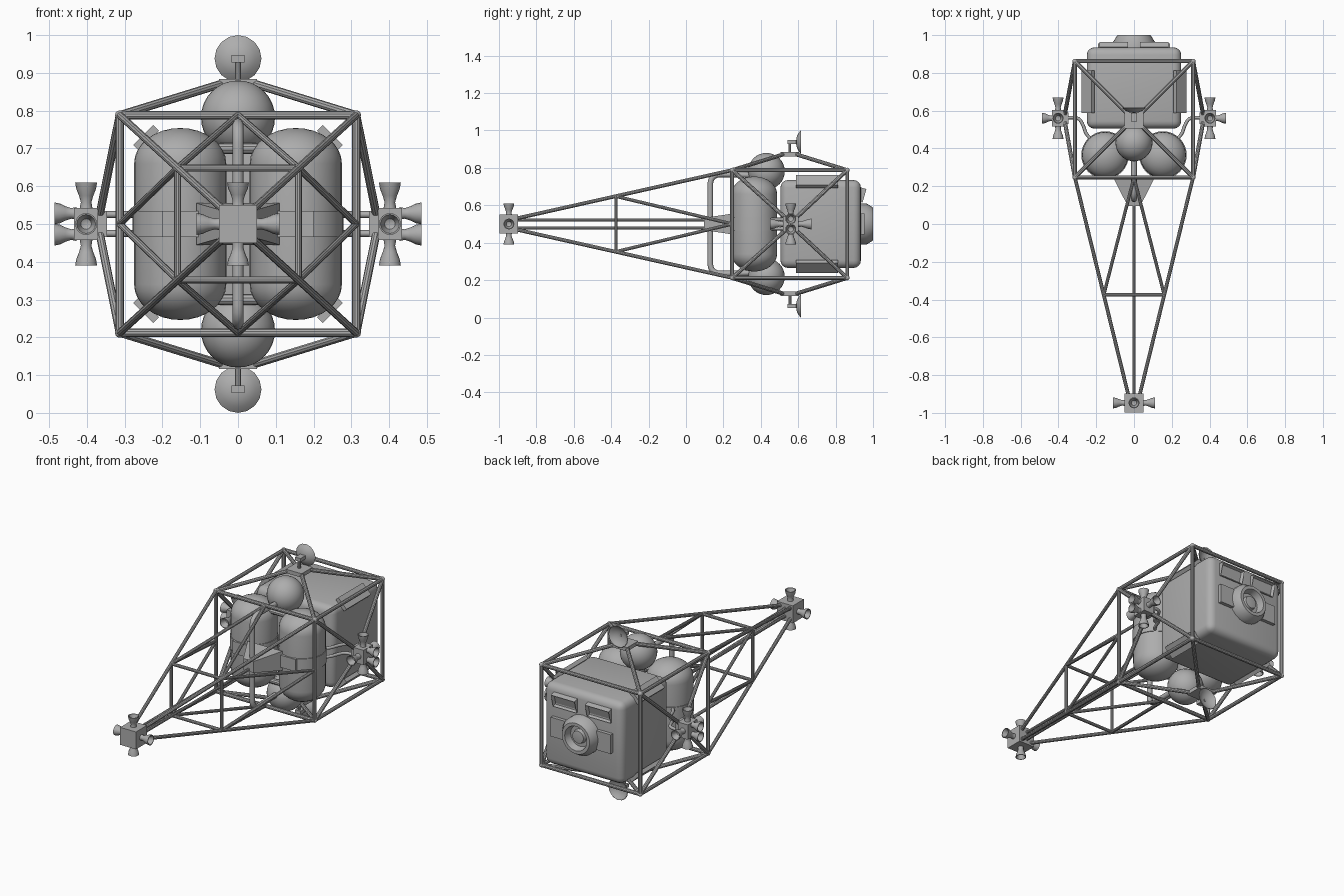
import bpy, bmesh, math
from mathutils import Vector, Matrix

if "Cube" in bpy.data.objects:
    bpy.data.objects.remove(bpy.data.objects["Cube"])

grey = bpy.data.materials.new("hull_grey")
grey.diffuse_color = (0.42, 0.42, 0.42, 1)
grey.use_nodes = True
grey.node_tree.nodes["Principled BSDF"].inputs["Base Color"].default_value = grey.diffuse_color
S = (-1, 1)


def finish(name, bm, angle=35):
    """Turn a bmesh into an object, smooth except at sharp edges."""
    bmesh.ops.remove_doubles(bm, verts=bm.verts, dist=1e-5)
    bmesh.ops.recalc_face_normals(bm, faces=bm.faces)
    for f in bm.faces:
        f.smooth = True
    for e in bm.edges:
        if len(e.link_faces) == 2 and e.calc_face_angle(0) > math.radians(angle):
            e.smooth = False
    me = bpy.data.meshes.new(name)
    bm.to_mesh(me)
    bm.free()
    me.materials.append(grey)
    ob = bpy.data.objects.new(name, me)
    bpy.context.collection.objects.link(ob)
    return ob


def lathe(bm, prof, origin, axis=(0, 0, 1), n=24):
    """Revolve (radius, height) points about an axis."""
    q = Vector((0, 0, 1)).rotation_difference(Vector(axis).normalized())
    rings = []
    for r, h in prof:
        if r < 1e-6:
            rings.append([bm.verts.new(Vector(origin) + q @ Vector((0, 0, h)))] * n)
        else:
            rings.append([bm.verts.new(Vector(origin) + q @ Vector((
                r * math.cos(2 * math.pi * i / n), r * math.sin(2 * math.pi * i / n), h)))
                for i in range(n)])
    for a, b in zip(rings, rings[1:]):
        for i in range(n):
            j = (i + 1) % n
            vs = list(dict.fromkeys((a[i], a[j], b[j], b[i])))
            if len(vs) > 2:
                bm.faces.new(vs)


def tube(bm, a, b, r=0.011, n=10):
    a, b = Vector(a), Vector(b)
    L = (b - a).length
    lathe(bm, [(0, 0), (r, 0), (r, L), (0, L)], a, b - a, n)


def box(bm, c, size, rot=Matrix.Identity(4)):
    m = Matrix.Translation(c) @ rot @ Matrix.Diagonal((*size, 1))
    return bmesh.ops.create_cube(bm, size=1, matrix=m)["verts"]


def pipe(name, pts, r):
    """Smooth bent pipe through the points."""
    cu = bpy.data.curves.new(name, "CURVE")
    cu.dimensions = "3D"
    cu.bevel_depth, cu.bevel_resolution, cu.resolution_u = r, 2, 5
    cu.use_fill_caps = True
    sp = cu.splines.new("NURBS")
    sp.points.add(len(pts) - 1)
    for p, co in zip(sp.points, pts):
        p.co = (*co, 1)
    sp.use_endpoint_u, sp.order_u = True, 3
    cu.materials.append(grey)
    ob = bpy.data.objects.new(name, cu)
    bpy.context.collection.objects.link(ob)


def nozzle(bm, c, d, start=0.04, end=0.11):
    """Hollow bell nozzle pointing along d."""
    k = end - start
    lathe(bm, [(0, start), (0.017, start), (0.014, start + .25 * k), (0.019, start + .5 * k),
               (0.026, start + .75 * k), (0.029, end), (0.025, end),
               (0.014, start + .5 * k), (0, start + .4 * k)], c, d, 16)


# Cabin with rounded edges
bm = bmesh.new()
box(bm, (0, 0.72, 0.5), (0.5, 0.43, 0.47))
bmesh.ops.bevel(bm, geom=bm.edges[:], offset=0.04, segments=4, profile=0.5, affect="EDGES")
finish("cabin", bm)

# Slanted plates on the four long cabin corners
bm = bmesh.new()
for sx in S:
    for sz in S:
        box(bm, (sx * 0.243, 0.70, 0.5 + sz * 0.228), (0.075, 0.225, 0.022),
            Matrix.Rotation(sx * sz * math.pi / 4, 4, "Y"))
finish("corner_plates", bm)

# Docking port
bm = bmesh.new()
lathe(bm, [(0, .92), (.11, .92), (.11, .965), (.088, 1.0), (.07, 1.0), (.06, .96),
           (.04, .96), (.035, .98), (0, .985)], (0, 0, 0.5), (0, 1, 0), 32)
finish("docking_port", bm)

# Hooded windows and side plates on the rear face
bm = bmesh.new()
for sx in S:
    box(bm, (sx * 0.108, 0.94, 0.655), (0.15, 0.03, 0.075), Matrix.Rotation(-0.28, 4, "X"))
bm.normal_update()
panes = [f for f in bm.faces if f.normal.y > 0.8]
bmesh.ops.inset_individual(bm, faces=panes, thickness=0.014, depth=-0.014)
finish("windows", bm)
bm = bmesh.new()
for sx in S:
    box(bm, (sx * 0.145, 0.94, 0.5), (0.09, 0.03, 0.11))
finish("rear_side_plates", bm)

# Tall fuel tanks with bands
for sx in S:
    side = "left" if sx < 0 else "right"
    c = (sx * 0.153, 0.365, 0.5)
    top = [(0.122 * math.cos(t), 0.16 + 0.094 * math.sin(t))
           for t in [math.pi / 2 * i / 8 for i in range(9)]]
    bm = bmesh.new()
    lathe(bm, [(r, -h) for r, h in reversed(top)] + top, c, n=32)
    finish(side + "_fuel_tank", bm)
    bm = bmesh.new()
    lathe(bm, [(.115, -.035), (.126, -.035), (.126, .035), (.115, .035), (.115, -.035)], c, n=32)
    finish(side + "_tank_band", bm)

# Spherical tanks above and below
for sz in S:
    bm = bmesh.new()
    bmesh.ops.create_uvsphere(bm, u_segments=32, v_segments=16, radius=0.098,
                              matrix=Matrix.Translation((0, 0.43, 0.5 + sz * 0.282)))
    finish(("upper" if sz > 0 else "lower") + "_sphere_tank", bm)

# Wedge that carries the boom, and cross plate between the tanks
bm = bmesh.new()
for v in box(bm, (0, 0.17, 0.5), (0.22, 0.15, 0.11)):
    if v.co.y < 0.17:
        v.co.x *= 0.3
        v.co.z = 0.5 + (v.co.z - 0.5) * 0.6
box(bm, (0, 0.245, 0.5), (0.40, 0.02, 0.07))
finish("boom_wedge", bm)

# Plumbing
pipe("front_pipe", [(0, .38, .76), (0, .25, .765), (0, .13, .765), (0, .13, .66), (0, .13, .5),
                    (0, .13, .34), (0, .13, .235), (0, .25, .235), (0, .38, .24)], 0.015)
bm = bmesh.new()
for sz in S:
    tube(bm, (-0.09, .365, .5 + sz * .2), (0.09, .365, .5 + sz * .2), 0.015)
finish("tank_links", bm)
for sx in S:
    for sz in S:
        z = 0.5 + sz * 0.025
        pipe("thruster_pipe", [(sx * .37, .56, z), (sx * .30, .57, z), (sx * .27, .53, z),
                               (sx * .25, .46, z), (sx * .19, .42, z)], 0.009)

# Cage: box frame
X, Y0, Y1, Z = 0.313, 0.247, 0.862, 0.288
bm = bmesh.new()
for a in S:
    for y in (Y0, Y1):
        tube(bm, (-X, y, .5 + a * Z), (X, y, .5 + a * Z))
        tube(bm, (a * X, y, .5 - Z), (a * X, y, .5 + Z))
    for b in S:
        tube(bm, (a * X, Y0, .5 + b * Z), (a * X, Y1, .5 + b * Z))
        for y in (Y0, Y1):
            bmesh.ops.create_icosphere(bm, subdivisions=2, radius=0.013,
                                       matrix=Matrix.Translation((a * X, y, .5 + b * Z)))
            # braces to the antenna platforms and side thrusters
            s = -1 if y == Y0 else 1
            tube(bm, (a * X, y, .5 + b * Z), (a * .04, .555 + s * .035, .5 + b * .372))
            tube(bm, (a * X, y, .5 + b * Z), (a * .365, .56 + s * .025, .5 + b * .03))
finish("cage", bm)

# Boom truss out to the nose
bm = bmesh.new()
M, MX, MZ = -0.375, 0.16, 0.148
for a in S:
    tube(bm, (-MX, M, .5 + a * MZ), (MX, M, .5 + a * MZ), 0.009)
    tube(bm, (a * MX, M, .5 - MZ), (a * MX, M, .5 + MZ), 0.009)
    tube(bm, (0, -.91, .5 + a * .022), (0, .11, .5 + a * .022), 0.008)
    for b in S:
        tube(bm, (a * X, Y0, .5 + b * Z), (a * .03, -.905, .5 + b * .03), 0.010)
        tube(bm, (a * MX, M, .5 + b * MZ), (0, Y0, .5 + b * Z), 0.009)
        tube(bm, (a * MX, M, .5 + b * MZ), (a * X, Y0, .5), 0.009)
finish("boom_truss", bm)

# Nose thruster block
bm = bmesh.new()
n = (0, -0.947, 0.5)
box(bm, n, (0.1, 0.1, 0.1))
for a in S:
    nozzle(bm, n, (a, 0, 0), 0.045)
    nozzle(bm, n, (0, 0, a), 0.045)
finish("nose_thruster", bm)

# Side thruster blocks
for sx in S:
    bm = bmesh.new()
    c = Vector((sx * 0.402, 0.56, 0.5))
    box(bm, c, (0.064, 0.085, 0.085))
    box(bm, c - Vector((sx * 0.04, 0, 0)), (0.03, 0.06, 0.07))
    for a in S:
        nozzle(bm, c, (0, a, 0))
        nozzle(bm, c, (0, 0, a))
        nozzle(bm, c + Vector((0, 0, a * 0.028)), (sx, 0, 0), 0.025, 0.084)
    finish(("left" if sx < 0 else "right") + "_thruster", bm)

# Antenna platforms with post, arm and dish
for sz in S:
    bm = bmesh.new()
    z = lambda h: 0.5 + sz * h
    box(bm, (0, 0.555, z(.373)), (0.1, 0.1, 0.022))
    tube(bm, (0, 0.555, z(.37)), (0, 0.555, z(.44)), 0.008)
    box(bm, (0, 0.565, z(.438)), (0.034, 0.045, 0.02))
    tube(bm, (0, 0.56, z(.438)), (0, 0.598, z(.438)), 0.008)
    lathe(bm, [(0, 0), (.025, .003), (.046, .012), (.062, .026), (.060, .028), (.044, .016),
               (.024, .007), (0, .005)], (0, 0.588, z(.438)), (0, 1, 0), 16)
    finish(("upper" if sz > 0 else "lower") + "_antenna", bm)
